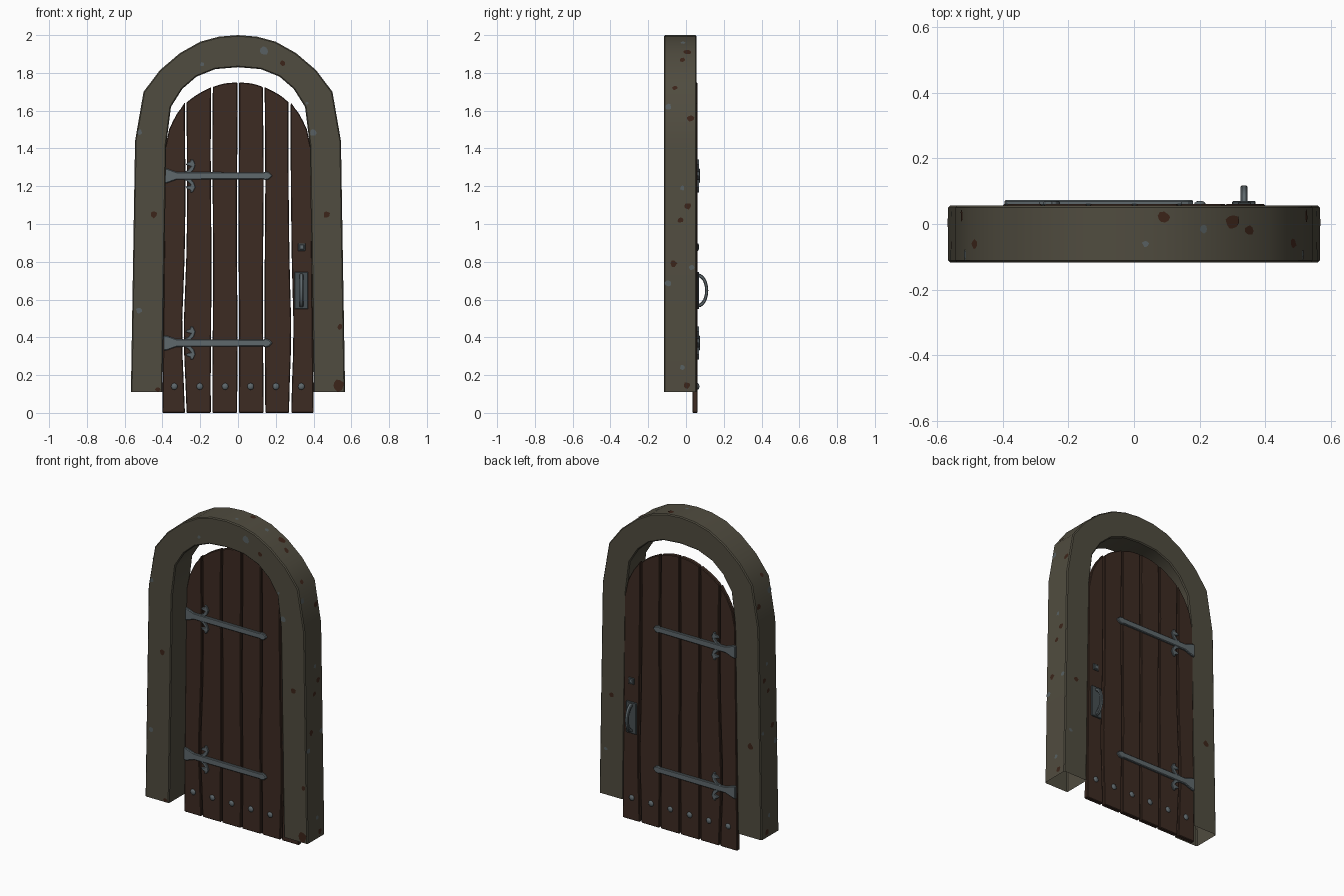
import bpy, bmesh, math, random
from mathutils import Vector
from mathutils.bvhtree import BVHTree

if "Cube" in bpy.data.objects:
    bpy.data.objects.remove(bpy.data.objects["Cube"])

random.seed(4)


def material(name, rgb):
    m = bpy.data.materials.new(name)
    m.diffuse_color = (*rgb, 1)
    m.use_nodes = True
    m.node_tree.nodes["Principled BSDF"].inputs["Base Color"].default_value = m.diffuse_color
    return m


STONE = material("mossy stone", (0.080, 0.072, 0.050))
WOOD = material("dark wood", (0.046, 0.024, 0.016))
IRON = material("grey iron", (0.112, 0.138, 0.150))
IRON_DARK = material("dark iron", (0.062, 0.078, 0.085))
PATCH_GREY = material("grey chip", (0.098, 0.118, 0.122))
PATCH_BROWN = material("brown stain", (0.045, 0.018, 0.010))


def finish(bm, name, mat, smooth=30):
    bmesh.ops.recalc_face_normals(bm, faces=bm.faces)
    me = bpy.data.meshes.new(name)
    bm.to_mesh(me)
    bm.free()
    ob = bpy.data.objects.new(name, me)
    bpy.context.collection.objects.link(ob)
    me.materials.append(mat)
    bpy.ops.object.select_all(action='DESELECT')
    ob.select_set(True)
    bpy.context.view_layer.objects.active = ob
    bpy.ops.object.shade_smooth_by_angle(angle=math.radians(smooth))
    return ob


def prism(name, pts, d0, d1, mat, bevel=0.0, axis='y', open_below=None):
    """Extrude an outline: (x, z) along y, or (y, z) along x."""
    bm = bmesh.new()
    place = (lambda a, b, d: (a, d, b)) if axis == 'y' else (lambda a, b, d: (d, a, b))
    face = bm.faces.new([bm.verts.new(place(a, b, d0)) for a, b in pts])
    res = bmesh.ops.extrude_face_region(bm, geom=[face], use_keep_orig=True)
    shift = Vector(place(0, 0, d1 - d0))
    bmesh.ops.translate(bm, vec=shift, verts=[v for v in res['geom'] if isinstance(v, bmesh.types.BMVert)])
    bmesh.ops.recalc_face_normals(bm, faces=bm.faces)
    if open_below is not None:
        low = [f for f in bm.faces if all(v.co.z < open_below for v in f.verts)]
        bmesh.ops.delete(bm, geom=low, context='FACES')
    if bevel:
        sharp = [e for e in bm.edges if e.calc_face_angle(0) > math.radians(50)]
        bmesh.ops.bevel(bm, geom=sharp, offset=bevel, segments=1, profile=0.5,
                        affect='EDGES', clamp_overlap=True)
    return finish(bm, name, mat)


def interp(table, t):
    for (a, fa), (b, fb) in zip(table, table[1:]):
        if t <= b:
            return fa + (fb - fa) * (t - a) / (b - a)
    return table[-1][1]


# stone arch frame, hollow underneath the legs
outer = [(.567, .11), (.545, 1.44), (.5, 1.70), (.413, 1.815), (.307, 1.905), (.2, 1.965), (.1, 1.992)]
inner = [(.40, .11), (.38, 1.42), (.355, 1.62), (.295, 1.715), (.22, 1.78), (.12, 1.82)]
flip = lambda pts: [(-x, z) for x, z in pts]
outline = outer + [(0, 2.0)] + flip(outer)[::-1] + flip(inner) + [(0, 1.83)] + inner[::-1]
frame = prism("stone_frame", outline, -.117, .056, STONE, .006, open_below=.12)

# wooden planks under a rounded top
ARCH = [(0, 1.75), (.07, 1.745), (.14, 1.725), (.21, 1.69), (.28, 1.64), (.33, 1.575), (.365, 1.50), (.386, 1.40)]
D0, D1 = .034, .061
MID = (D0 + D1) / 2


def seam(i, z):
    """x of the seam between planks; the outer seams bulge low down."""
    base = (i - 3) * .138
    if i in (0, 6):
        return math.copysign(.4 - .014 * z / 1.4, base)
    bulge = .014 * math.exp(-((z - .4) / .3) ** 2) if i in (1, 5) else 0
    return base + math.copysign(bulge, base) + .002 * math.sin(5 * z + 2 * i)


for i in range(6):
    gl, gr = (0 if i == 0 else .0045), (0 if i == 5 else .0045)
    gr += .003 if i == 4 else 0
    ztop = lambda j: interp(ARCH, abs(seam(j, 1.4)))
    steps = 10
    left = [(seam(i, ztop(i) * k / steps) + gl, ztop(i) * k / steps) for k in range(steps + 1)]
    right = [(seam(i + 1, ztop(i + 1) * k / steps) - gr, ztop(i + 1) * k / steps) for k in range(steps + 1)]
    xa, xb = left[-1][0], right[-1][0]
    top = [(xa + (xb - xa) * t, interp(ARCH, abs(xa + (xb - xa) * t))) for t in (.2, .4, .6, .8)]
    prism(f"plank_{i + 1}", left + top + right[::-1], D0, D1, WOOD, .004)

# hinge strap half outlines
strap = [(-.395, .04), (-.375, .038), (-.325, .02), (.135, .018), (.145, .023), (.165, .018), (.183, 0)]
horn = [(-.305, .012), (-.265, .03), (-.248, .05), (-.278, .058), (-.268, .07), (-.25, .075),
        (-.252, .088), (-.238, .086), (-.226, .06), (-.234, .035), (-.255, .012)]

# iron fittings on both faces of the door
for side, tag in ((1, "back"), (-1, "front")):
    out = lambda d: MID + side * ((D1 - D0) / 2 + d)
    for zc, level in ((1.255, "upper"), (.37, "lower")):
        shape = [(x, zc + h) for x, h in strap] + [(x, zc - h) for x, h in strap[-2::-1]]
        prism(f"{level}_hinge_strap_{tag}", shape, out(-.004), out(.012), IRON, .004)
        for s, end in ((1, "top"), (-1, "bottom")):
            prism(f"{level}_hinge_leaf_{end}_{tag}", [(x, zc + s * h) for x, h in horn],
                  out(-.004), out(.009), IRON, .002)
    box = lambda x, z, w, h: [(x - w, z - h), (x + w, z - h), (x + w, z + h), (x - w, z + h)]
    # pull handle on its plate
    prism(f"handle_plate_{tag}", box(.335, .648, .036, .099), out(-.003), out(.009), IRON_DARK, .003)
    arc = [(math.cos(a), math.sin(a)) for a in (math.pi * (k / 12 - .5) for k in range(13))]
    ring = [(out(.003 + .054 * c), .648 + .09 * s) for c, s in arc]
    ring += [(out(.003 + .037 * c), .648 + .07 * s) for c, s in arc[::-1]]
    prism(f"pull_handle_{tag}", ring, .325, .346, IRON, .004, axis='x')
    # keyhole block
    prism(f"lock_plate_{tag}", box(.337, .878, .02, .02), out(-.003), out(.005), IRON_DARK, .002)
    prism(f"lock_boss_{tag}", box(.337, .878, .013, .013), out(0), out(.009), IRON, .003)
    # row of rivets
    for k in range(6):
        bm = bmesh.new()
        bmesh.ops.create_uvsphere(bm, u_segments=10, v_segments=6, radius=.018)
        bmesh.ops.scale(bm, vec=(1, .55, 1), verts=bm.verts)
        bmesh.ops.translate(bm, vec=(-.337 + .1345 * k, out(0), .14), verts=bm.verts)
        finish(bm, f"rivet_{k + 1}_{tag}", IRON, 60)

# chips and stains: thin irregular plates laid on the stone
bm = bmesh.new()
bm.from_mesh(frame.data)
tree = BVHTree.FromBMesh(bm)
bm.free()


def spot(name, origin, direction, r, mat):
    hit, normal, _, _ = tree.ray_cast(Vector(origin), Vector(direction))
    if hit is None:
        return
    u = normal.orthogonal().normalized()
    v = normal.cross(u)
    bm = bmesh.new()
    ring = []
    for k in range(9):
        a, q = math.tau * k / 9, r * random.uniform(.75, 1.15)
        ring.append(hit + u * q * math.cos(a) + v * q * math.sin(a) + normal * .0015)
    bm.faces.new([bm.verts.new(p) for p in ring])
    me = finish(bm, name, mat)
    if me.data.polygons[0].normal.dot(normal) < 0:
        me.data.flip_normals()


G, B = PATCH_GREY, PATCH_BROWN
front = [(.14, 1.915, .024, G), (.238, 1.85, .015, B), (-.19, 1.845, .011, G), (-.52, 1.485, .014, G),
         (.397, 1.485, .018, G), (-.445, 1.05, .019, B), (.47, 1.05, .018, B), (.54, .455, .015, B),
         (-.525, .54, .016, G), (.53, .145, .03, B), (-.425, .125, .014, B), (.365, 1.64, .009, G)]
sides = [(-.06, 1.72, .015, B), (-.095, 1.62, .018, G), (.025, 1.56, .018, B), (-.02, 1.19, .012, G),
         (.01, 1.095, .017, B), (-.03, 1.02, .015, B), (-.065, .79, .018, B), (-.095, .685, .018, G),
         (.03, .77, .014, G), (.005, .145, .018, B), (-.02, .24, .013, G)]
above = [(.09, .02, .018, B), (.30, .005, .024, B), (.35, -.02, .016, B), (.21, -.015, .013, G), (.035, -.06, .01, G)]
for n, (x, z, r, m) in enumerate(front):
    spot(f"front_patch_{n + 1}", (x, -1, z), (0, 1, 0), r, m)
for n, (y, z, r, m) in enumerate(sides):
    spot(f"right_patch_{n + 1}", (1, y, z), (-1, 0, 0), r, m)
    spot(f"left_patch_{n + 1}", (-1, y, z), (1, 0, 0), r, m)
for n, (x, y, r, m) in enumerate(above):
    spot(f"top_patch_{n + 1}", (x, y, 3), (0, 0, -1), r, m)
for n, (x, z, r, m) in enumerate([(-.49, .68, .022, B), (.48, .75, .015, B), (.52, .4, .012, G)]):
    spot(f"back_patch_{n + 1}", (x, 1, z), (0, -1, 0), r, m)
